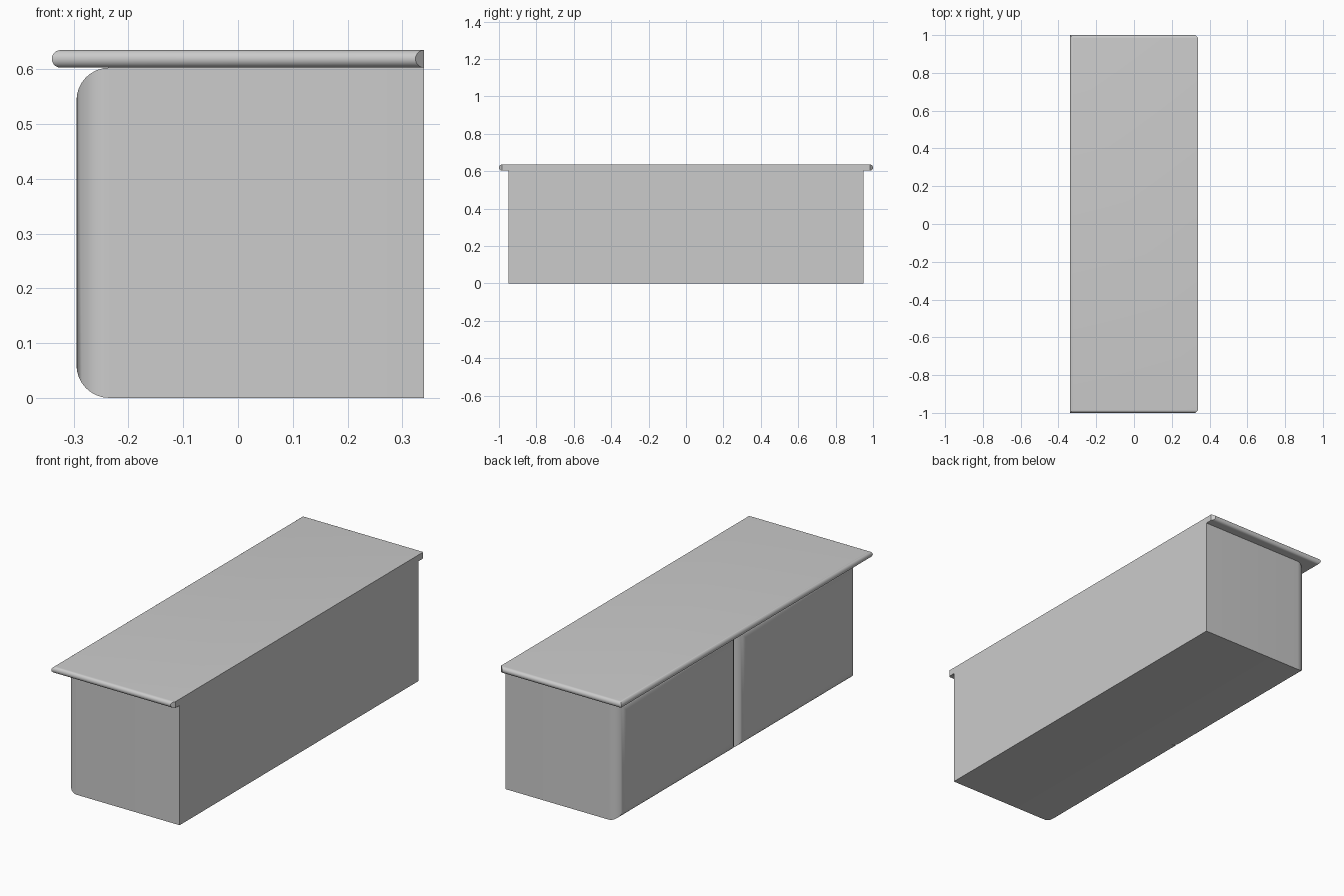
import bpy, bmesh, math

if "Cube" in bpy.data.objects:
    bpy.data.objects.remove(bpy.data.objects["Cube"])


def finish(bm, name):
    bmesh.ops.remove_doubles(bm, verts=bm.verts, dist=1e-5)
    bmesh.ops.recalc_face_normals(bm, faces=bm.faces)
    mesh = bpy.data.meshes.new(name)
    bm.to_mesh(mesh)
    bm.free()
    ob = bpy.data.objects.new(name, mesh)
    bpy.context.collection.objects.link(ob)
    bpy.ops.object.select_all(action='DESELECT')
    bpy.context.view_layer.objects.active = ob
    ob.select_set(True)
    bpy.ops.object.shade_smooth_by_angle(angle=math.radians(30))
    return ob


BACK, FRONT, SEAT_Z = 0.34, -0.295, 0.603


# Cabinet half: box whose four front (-x) edges are rounded
def cabinet(name, y0, y1):
    bm = bmesh.new()
    bmesh.ops.create_cube(bm, size=1)
    for v in bm.verts:
        v.co.x = BACK if v.co.x > 0 else FRONT
        v.co.y = y1 if v.co.y > 0 else y0
        v.co.z = SEAT_Z if v.co.z > 0 else 0
    edges = [e for e in bm.edges if all(v.co.x < 0 for v in e.verts)]
    bmesh.ops.bevel(bm, geom=edges, offset=0.06, segments=8,
                    profile=0.5, affect='EDGES')
    finish(bm, name)


cabinet("cabinet_front_half", -0.95, 0)
cabinet("cabinet_back_half", 0, 0.95)

# Counter top: bullnose on three sides, flat back with clipped corners
bm = bmesh.new()
r, steps, loops = 0.016, 12, []
for i in range(steps + 1):
    a = -math.pi / 2 + math.pi * i / steps
    o = r * (1 - math.cos(a))
    half = [(-0.34 + o, 1 - o), (BACK - r + o, 1 - o), (BACK, 1 - r)]
    outline = half + [(x, -y) for x, y in reversed(half)]
    z = SEAT_Z + r + r * math.sin(a)
    loops.append([bm.verts.new((x, y, z)) for x, y in outline])
for lo, hi in zip(loops, loops[1:]):
    for k in range(6):
        n = (k + 1) % 6
        bm.faces.new((lo[k], lo[n], hi[n], hi[k]))
bm.faces.new(loops[0])
bm.faces.new(loops[-1])
finish(bm, "counter_top")
